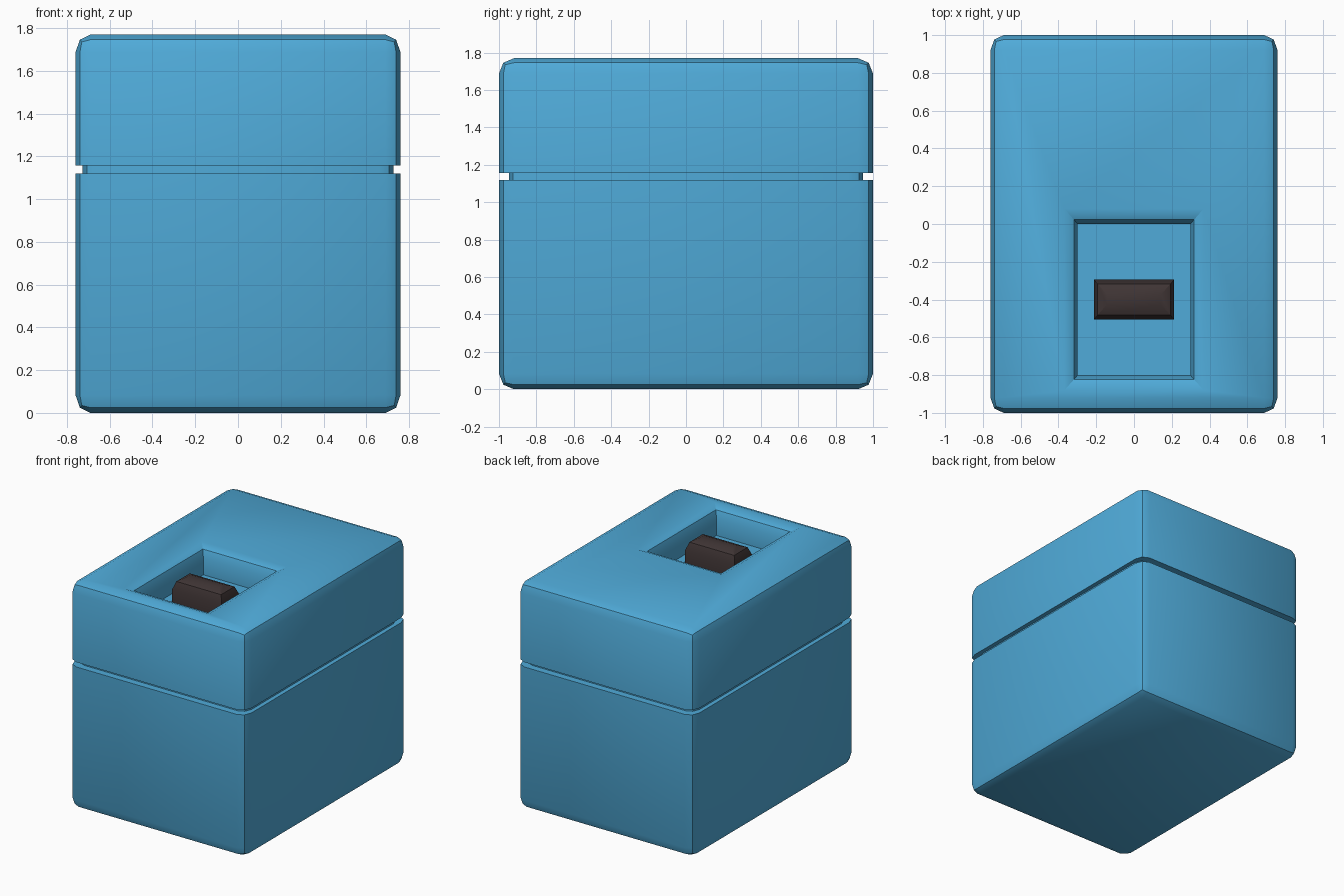
import bpy, bmesh, math
from mathutils import Vector

if "Cube" in bpy.data.objects:
    bpy.data.objects.remove(bpy.data.objects["Cube"])

HX, HY, H = 0.76, 1.0, 1.77          # half width, half depth, height
BX, BY, BZ = 0.07, 0.08, 0.083       # edge rounding along each axis
K = 1 - math.sqrt(0.5)               # middle point of a two-step round


def material(name, rgb):
    m = bpy.data.materials.new(name)
    m.diffuse_color = (*rgb, 1)
    m.use_nodes = True
    m.node_tree.nodes["Principled BSDF"].inputs["Base Color"].default_value = m.diffuse_color
    return m


def finish(name, bm, mat):
    bmesh.ops.recalc_face_normals(bm, faces=bm.faces)
    me = bpy.data.meshes.new(name)
    bm.to_mesh(me)
    bm.free()
    ob = bpy.data.objects.new(name, me)
    bpy.context.collection.objects.link(ob)
    me.materials.append(mat)
    bpy.ops.object.select_all(action='DESELECT')
    ob.select_set(True)
    bpy.context.view_layer.objects.active = ob
    bpy.ops.object.shade_smooth_by_angle(angle=math.radians(30))
    return ob


def step_rings(bm, face, rings):
    """Inset a face repeatedly, placing its corners on (cy, half x, half y, z)."""
    for cy, hx, hy, z in rings:
        bmesh.ops.inset_individual(bm, faces=[face], thickness=0.004)
        mid = face.calc_center_median()
        for v in face.verts:
            v.co = Vector((math.copysign(hx, v.co.x - mid.x),
                           cy + math.copysign(hy, v.co.y - mid.y), z))


blue = material("case_blue", (0.08, 0.41, 0.70))
dark = material("button_dark", (0.05, 0.035, 0.035))

# Case: rounded box, bevelled in a space where the rounding is even
bm = bmesh.new()
bmesh.ops.create_cube(bm, size=2)
half = (HX / BX, HY / BY, H / 2 / BZ)
bmesh.ops.scale(bm, vec=half, verts=bm.verts)
bmesh.ops.bevel(bm, geom=list(bm.edges), offset=1, offset_type='OFFSET',
                segments=2, profile=0.5, affect='EDGES')
bmesh.ops.scale(bm, vec=(BX, BY, BZ), verts=bm.verts)
bmesh.ops.translate(bm, vec=(0, 0, H / 2), verts=bm.verts)

# Groove between lid and base
G0, G1 = 1.12, 1.157
for z in (G0, G1):
    bmesh.ops.bisect_plane(bm, geom=bm.verts[:] + bm.edges[:] + bm.faces[:],
                           plane_co=(0, 0, z), plane_no=(0, 0, 1))
bmesh.ops.delete(bm, geom=[f for f in bm.faces
                           if G0 < f.calc_center_median().z < G1], context='FACES')
rim = [e for e in bm.edges if e.is_boundary]
new = bmesh.ops.extrude_edge_only(bm, edges=rim)["geom"]
bmesh.ops.scale(bm, vec=(0.727 / HX, 0.947 / HY, 1),
                verts=[g for g in new if isinstance(g, bmesh.types.BMVert)])
bmesh.ops.bridge_loops(bm, edges=[e for e in bm.edges if e.is_boundary])

# Recess in the lid with a rounded rim
PX, PY, PC = 0.298, 0.40, -0.40
top = max(bm.faces, key=lambda f: f.calc_center_median().z + f.calc_area() * 0.001)
step_rings(bm, top, [(PC, PX + BX, PY + BY, H),
                     (PC, PX + K * BX, PY + K * BY, H - K * BZ),
                     (PC, PX, PY, H - BZ),
                     (PC, PX, PY, 1.56)])
finish("case", bm, blue)

# Button standing in the recess
BW, BD, BT = 0.213, 0.106, 1.745
bm = bmesh.new()
bmesh.ops.create_cube(bm, size=1)
for v in bm.verts:
    v.co = Vector((math.copysign(BW, v.co.x), PC + math.copysign(BD, v.co.y),
                   BT - BZ if v.co.z > 0 else 1.555))
top = max(bm.faces, key=lambda f: f.calc_center_median().z)
step_rings(bm, top, [(PC, BW - K * BX, BD - K * BY, BT - K * BZ),
                     (PC, BW - BX, BD - BY, BT)])
finish("button", bm, dark)
